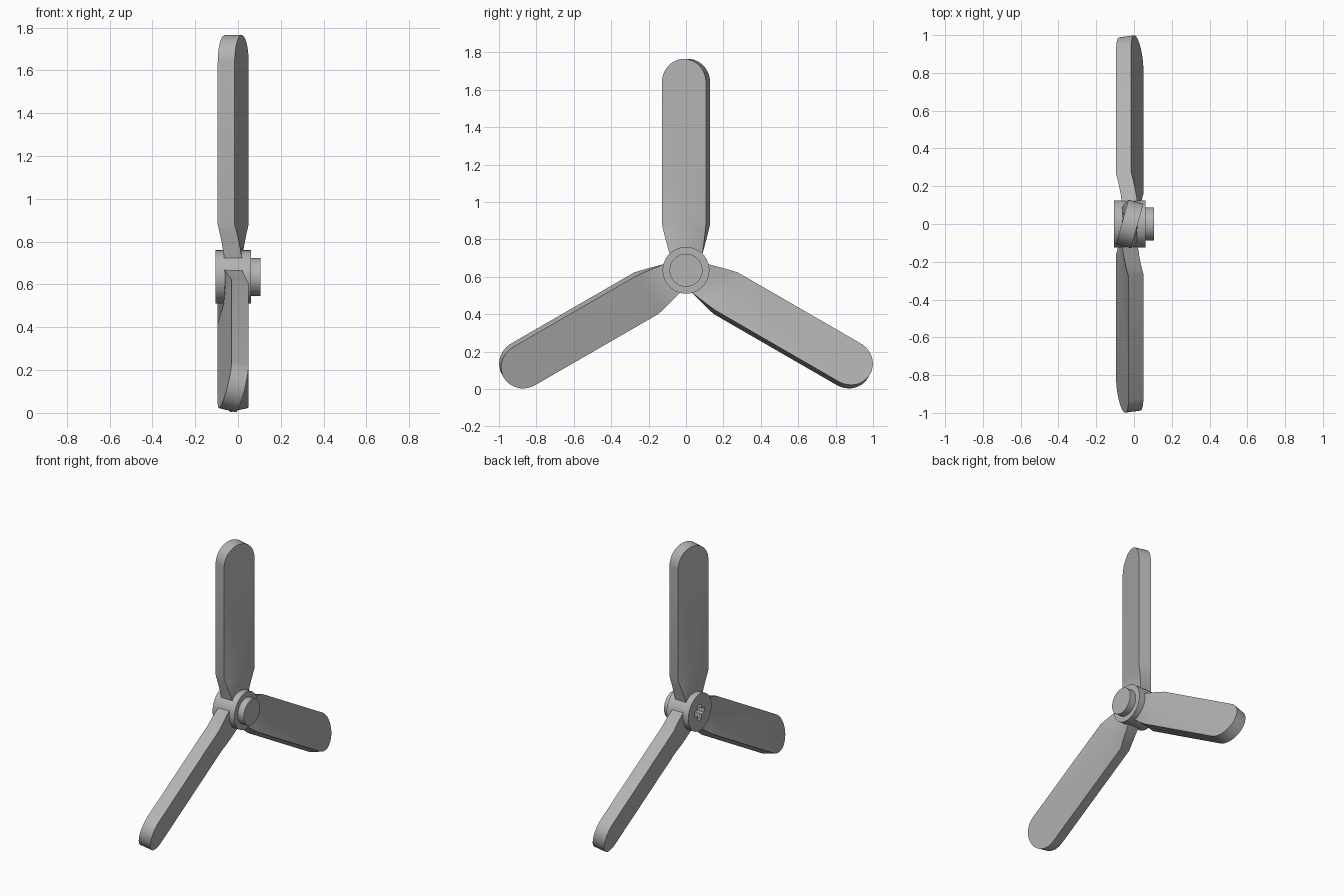
import bpy, bmesh, math
from mathutils import Matrix, Vector

if "Cube" in bpy.data.objects:
    bpy.data.objects.remove(bpy.data.objects["Cube"])

HUB_Z = 0.635
BLADE_X = -0.0225
PITCH = math.radians(15.5)
THICK = 0.082

# Mid-grey plastic
grey = bpy.data.materials.new("mid_grey")
grey.diffuse_color = (0.45, 0.45, 0.45, 1)
grey.use_nodes = True
grey.node_tree.nodes["Principled BSDF"].inputs["Base Color"].default_value = grey.diffuse_color


def shade(ob, angle=35):
    bpy.ops.object.select_all(action='DESELECT')
    ob.select_set(True)
    bpy.context.view_layer.objects.active = ob
    bpy.ops.object.shade_smooth_by_angle(angle=math.radians(angle))


def finish(name, bm):
    bmesh.ops.recalc_face_normals(bm, faces=bm.faces)
    me = bpy.data.meshes.new(name)
    bm.to_mesh(me)
    bm.free()
    me.materials.append(grey)
    ob = bpy.data.objects.new(name, me)
    bpy.context.collection.objects.link(ob)
    return ob


def prism_x(name, outline, x0, x1):
    """Extrude a (y, z) outline along x about the hub axis."""
    bm = bmesh.new()
    f = bm.faces.new([bm.verts.new((x0, y, HUB_Z + z)) for y, z in outline])
    new = bmesh.ops.extrude_face_region(bm, geom=[f])['geom']
    bmesh.ops.translate(bm, vec=(x1 - x0, 0, 0),
                        verts=[v for v in new if isinstance(v, bmesh.types.BMVert)])
    bm.faces.ensure_lookup_table()
    return finish(name, bm)


def circle(r, n=64):
    return [(r * math.cos(2 * math.pi * i / n), r * math.sin(2 * math.pi * i / n)) for i in range(n)]


# Hub barrel with a cross-shaped shaft socket in its back
hub = prism_x("hub", circle(0.125), -0.105, 0.06)
L, W = 0.052, 0.02
cross = [(L, -W), (L, W), (W, W), (W, L), (-W, L), (-W, W),
         (-L, W), (-L, -W), (-W, -W), (-W, -L), (W, -L), (W, -W)]
cutter = prism_x("socket_cutter", cross, -0.2, 0.04)
cutter.hide_render = True
bpy.context.view_layer.objects.active = hub
mod = hub.modifiers.new("socket", 'BOOLEAN')
mod.operation = 'DIFFERENCE'
mod.solver = 'EXACT'
mod.object = cutter
bpy.ops.object.modifier_apply(modifier=mod.name)
bpy.data.objects.remove(cutter)
shade(hub)

# Nose cap
shade(prism_x("nose_cap", circle(0.088), 0.05, 0.105))


# Blade: flat root that widens and twists into a pitched, round-tipped paddle
def blade(name, turn):
    bm = bmesh.new()

    def pair(chord, r, pitch):
        out = []
        for t in (-THICK / 2, THICK / 2):
            x = t * math.cos(pitch) + chord * math.sin(pitch)
            y = chord * math.cos(pitch) - t * math.sin(pitch)
            out.append(bm.verts.new((BLADE_X + x, y, r)))
        return out

    half, tip, chords, steps = 0.122, 1.005, 6, 5
    # Twisted root as a grid, so the warped faces stay even
    rows = []
    for s in range(steps + 1):
        k = s / steps
        h = 0.087 + (half - 0.087) * k
        rows.append([pair(h * (2 * c / chords - 1), 0.085 + 0.16 * k, PITCH * k)
                     for c in range(chords + 1)])
    for a, b in zip(rows, rows[1:]):
        for c in range(chords):
            for side in (0, 1):
                bm.faces.new([p[side] for p in (a[c], a[c + 1], b[c + 1], b[c])])
    # Paddle with its round tip
    arc = [pair(half * math.cos(a), tip + 0.125 * math.sin(a), PITCH)
           for a in [math.pi * i / 24 for i in range(25)]]
    for side in (0, 1):
        bm.faces.new([p[side] for p in rows[-1] + arc])
    # Rim all round, closing the root
    rim = rows[0] + [r[-1] for r in rows[1:]] + arc + [r[0] for r in rows[:0:-1]]
    for p, q in zip(rim, rim[1:] + rim[:1]):
        bm.faces.new((p[0], q[0], q[1], p[1]))
    m = Matrix.Translation(Vector((0, 0, HUB_Z))) @ Matrix.Rotation(turn, 4, 'X')
    bmesh.ops.transform(bm, matrix=m, verts=bm.verts)
    shade(finish(name, bm))


for i in range(3):
    blade(f"blade_{i + 1}", i * 2 * math.pi / 3)
